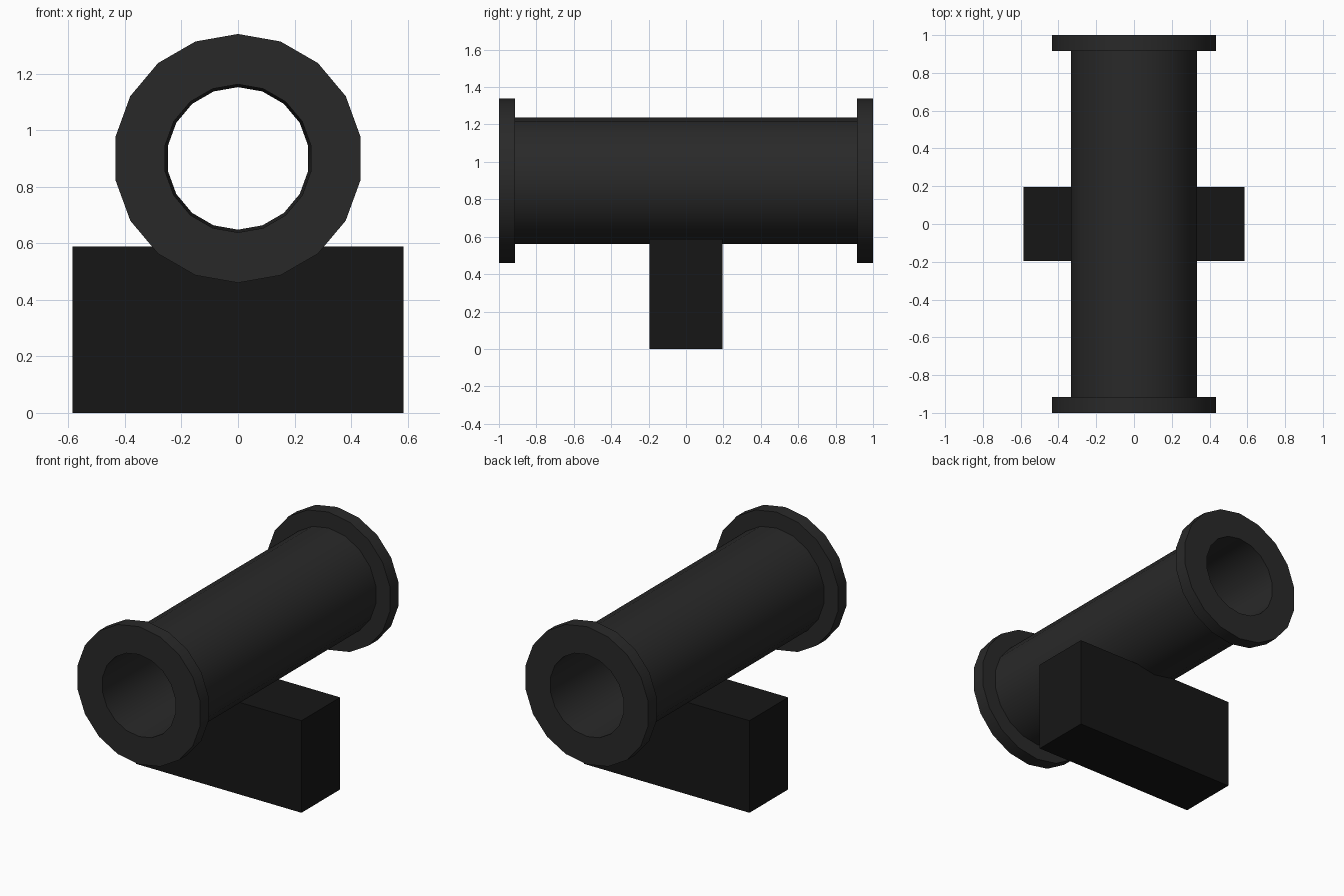
import bpy, bmesh, math

if "Cube" in bpy.data.objects:
    bpy.data.objects.remove(bpy.data.objects["Cube"])

SIDES = 18
AXIS_Z = 0.90


def material(name, value):
    mat = bpy.data.materials.new(name)
    mat.diffuse_color = (value, value, value, 1)
    mat.use_nodes = True
    mat.node_tree.nodes["Principled BSDF"].inputs["Base Color"].default_value = mat.diffuse_color
    return mat


def add_object(name, bm, mat):
    bmesh.ops.recalc_face_normals(bm, faces=bm.faces)
    mesh = bpy.data.meshes.new(name)
    bm.to_mesh(mesh)
    bm.free()
    mesh.materials.append(mat)
    obj = bpy.data.objects.new(name, mesh)
    bpy.context.collection.objects.link(obj)
    return obj


def lathe_y(name, profile, mat):
    """Revolve a closed (radius, y) profile about the pipe axis."""
    bm = bmesh.new()
    rings = []
    for i in range(SIDES):
        a = math.pi / 2 + 2 * math.pi * i / SIDES
        rings.append([bm.verts.new((r * math.cos(a), y, AXIS_Z + r * math.sin(a)))
                      for r, y in profile])
    n = len(profile)
    for i in range(SIDES):
        p, q = rings[i], rings[(i + 1) % SIDES]
        for j in range(n):
            k = (j + 1) % n
            bm.faces.new((p[j], p[k], q[k], q[j]))
    return add_object(name, bm, mat)


pipe_mat = material("dark_metal", 0.022)
base_mat = material("black_base", 0.008)

# Flanged pipe: mirrored half profile, bore narrowing slightly to the middle
half = [(0.338, 0.915), (0.44, 0.915), (0.44, 1.0), (0.262, 1.0)]
profile = half + [(0.252, 0.0)] + [(r, -y) for r, y in reversed(half)]
pipe = lathe_y("flanged_pipe", profile, pipe_mat)
bpy.context.view_layer.objects.active = pipe
pipe.select_set(True)
bpy.ops.object.shade_smooth_by_angle(angle=math.radians(30))

# Support block, its top sunk into the pipe wall
bm = bmesh.new()
bmesh.ops.create_cube(bm, size=1)
bmesh.ops.scale(bm, vec=(1.17, 0.39, 0.588), verts=bm.verts)
bmesh.ops.translate(bm, vec=(0, 0, 0.294), verts=bm.verts)
add_object("support_block", bm, base_mat)
